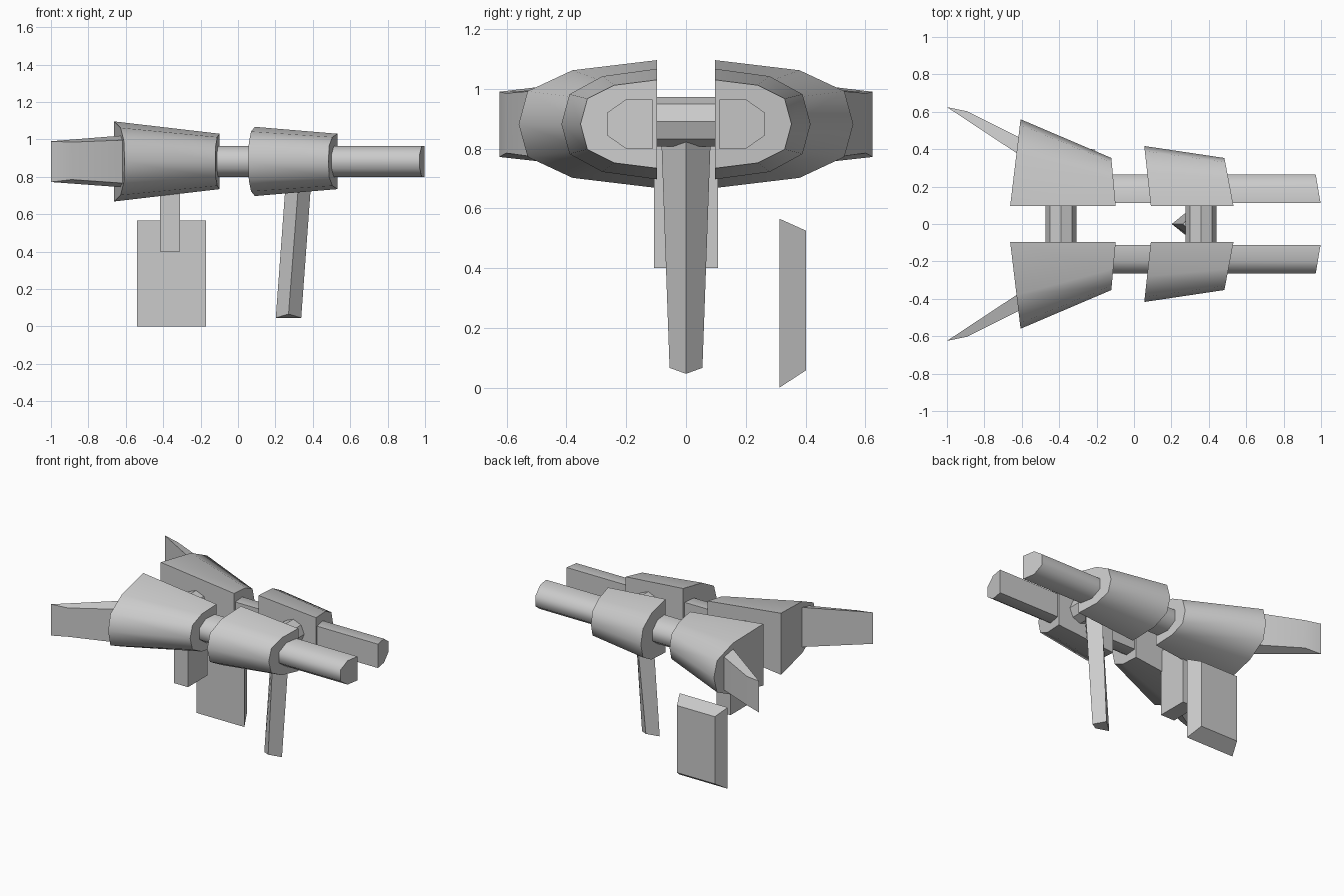
import bpy, bmesh, math

cube = bpy.data.objects.get("Cube")
if cube:
    bpy.data.objects.remove(cube, do_unlink=True)

# Single flat colour
grey = bpy.data.materials.new("plain grey")
grey.use_nodes = True
colour = (0.6, 0.6, 0.6, 1)
grey.diffuse_color = colour
grey.node_tree.nodes["Principled BSDF"].inputs["Base Color"].default_value = colour

AXIS = 0.882  # height of the pod and barrel centre line
INNER = 0.097  # flat inner face of each half


def loft(name, start, end, smooth=None):
    """Closed solid between two rings with equal point counts."""
    bm = bmesh.new()
    a = [bm.verts.new(p) for p in start]
    b = [bm.verts.new(p) for p in end]
    n = len(a)
    bm.faces.new(a)
    bm.faces.new(b[::-1])
    for i in range(n):
        j = (i + 1) % n
        bm.faces.new((a[i], a[j], b[j], b[i]))
    bmesh.ops.recalc_face_normals(bm, faces=bm.faces)
    mesh = bpy.data.meshes.new(name)
    bm.to_mesh(mesh)
    bm.free()
    mesh.materials.append(grey)
    obj = bpy.data.objects.new(name, mesh)
    bpy.context.collection.objects.link(obj)
    if smooth:
        bpy.ops.object.select_all(action='DESELECT')
        obj.select_set(True)
        bpy.context.view_layer.objects.active = obj
        bpy.ops.object.shade_smooth_by_angle(angle=math.radians(smooth))
    return obj


def half_ring(profile, side, x_inner, lean):
    """Profile of (y, half height), mirrored in height; the end leans in x with y."""
    outline = [(y, h) for y, h in profile]
    outline += [(y, -h) for y, h in reversed(profile) if h > 0]
    return [(x_inner + lean * (y - INNER), side * y, AXIS + h) for y, h in outline]


def rect(x0, x1, z0, z1, y):
    return [(x0, y, z0), (x1, y, z0), (x1, y, z1), (x0, y, z1)]


rear_big = [(INNER, 0.214), (0.38, 0.18), (0.53, 0.11), (0.56, 0)]
front_big = [(INNER, 0.185), (0.28, 0.16), (0.39, 0.10), (0.417, 0)]
small = [(INNER, 0.148), (0.24, 0.13), (0.33, 0.085), (0.353, 0)]
barrel = [(0.112, 0.083), (0.2, 0.083), (0.264, 0.038)]

# Tail fin plan: x, y, bottom, top
fin = [(-1.0, 0.625, 0.772, 0.99), (-0.89, 0.602, 0.785, 0.985),
       (-0.6, 0.457, 0.765, 0.997), (-0.5, 0.41, 0.765, 0.997),
       (-0.5, 0.295, 0.735, 1.03)]

# Mirrored halves
for side, label in ((1, "back"), (-1, "front")):
    loft(label + "_rear_pod", half_ring(rear_big, side, -0.662, 0.12),
         half_ring(small, side, -0.098, -0.09), 58)
    loft(label + "_forward_pod", half_ring(front_big, side, 0.09, -0.11),
         half_ring(small, side, 0.532, -0.19), 58)
    loft(label + "_barrel", half_ring(barrel, side, -0.3, 0),
         half_ring(barrel, side, 1.0, -0.17), 58)
    loft(label + "_tail_fin", [(x, side * y, lo) for x, y, lo, hi in fin],
         [(x, side * y, hi) for x, y, lo, hi in fin], 35)

# Octagonal cross bars joining the halves
for name, cx in (("rear_cross_bar", -0.39), ("forward_cross_bar", 0.358)):
    rings = [[(cx + 0.083 * math.cos(i * math.pi / 4), y,
               0.89 + 0.083 * math.sin(i * math.pi / 4)) for i in range(8)]
             for y in (-0.12, 0.12)]
    loft(name, *rings)

# Square grip under the rear bar
loft("grip", rect(-0.417, -0.31, 0.4, 0.86, -0.107),
     rect(-0.417, -0.31, 0.4, 0.86, 0.107))


# Leaning diamond-section leg under the forward bar
def diamond(cx, rx, ry, z_point, z_side):
    return [(cx - rx, 0, z_point), (cx, -ry, z_side),
            (cx + rx, 0, z_point), (cx, ry, z_side)]


loft("forward_leg", diamond(0.27, 0.068, 0.055, 0.046, 0.066),
     diamond(0.33, 0.068, 0.083, 0.865, 0.845))

# Bevelled plate hanging apart on the back side
loft("side_plate", rect(-0.54, -0.17, 0.0, 0.565, 0.313),
     rect(-0.503, -0.212, 0.058, 0.525, 0.402))
